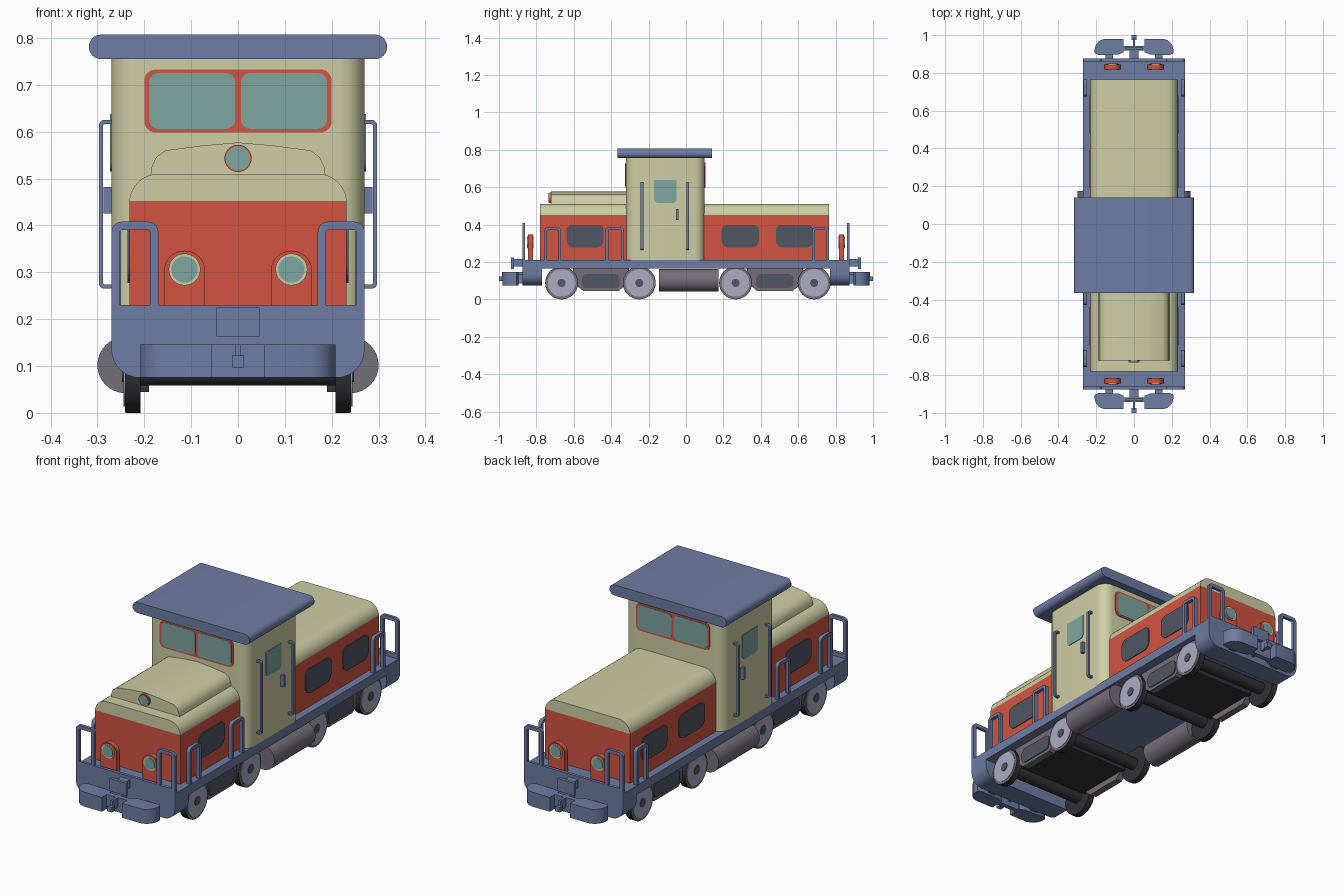
import bpy, bmesh, math

if "Cube" in bpy.data.objects:
    bpy.data.objects.remove(bpy.data.objects["Cube"])

def mat(name, r, g, b):
    m = bpy.data.materials.new(name)
    f = lambda c: ((c / 255 + 0.055) / 1.055) ** 2.4
    m.diffuse_color = (f(r), f(g), f(b), 1)
    m.use_nodes = True
    m.node_tree.nodes["Principled BSDF"].inputs["Base Color"].default_value = m.diffuse_color
    return m

CREAM = mat("cream", 206, 206, 165)
RED = mat("red", 210, 84, 65)
BLUE = mat("slate blue", 110, 125, 164)
TEAL = mat("teal glass", 126, 166, 161)
DARK = mat("dark panel", 80, 86, 99)
GREY = mat("warm grey", 118, 110, 122)
STEEL = mat("light steel", 172, 172, 198)
BLACK = mat("black", 50, 50, 54)


def prism(name, pts, axis, a, b, m, split=None):
    """Extrude a 2D outline along an axis; split = (height, upper material)."""
    def co(p, t):
        return {'x': (t, p[0], p[1]), 'y': (p[0], t, p[1]), 'z': (p[0], p[1], t)}[axis]
    bm = bmesh.new()
    va = [bm.verts.new(co(p, a)) for p in pts]
    vb = [bm.verts.new(co(p, b)) for p in pts]
    bm.faces.new(va)
    bm.faces.new(vb[::-1])
    n = len(pts)
    for i in range(n):
        j = (i + 1) % n
        bm.faces.new((va[i], vb[i], vb[j], va[j]))
    if split:
        bmesh.ops.bisect_plane(bm, geom=bm.verts[:] + bm.edges[:] + bm.faces[:],
                               plane_co=(0, 0, split[0]), plane_no=(0, 0, 1))
        for f in bm.faces:
            f.material_index = int(f.calc_center_median().z > split[0])
    bmesh.ops.recalc_face_normals(bm, faces=bm.faces[:])
    me = bpy.data.meshes.new(name)
    bm.to_mesh(me)
    bm.free()
    me.materials.append(m)
    if split:
        me.materials.append(split[1])
    ob = bpy.data.objects.new(name, me)
    bpy.context.collection.objects.link(ob)
    return ob


def rrect(u0, v0, u1, v1, rb, rt=None, n=6):
    """Rounded rectangle: rb = lower corner radius, rt = upper."""
    rt = rb if rt is None else rt
    pts = []
    for u, v, su, sv, r, a0 in ((u1, v1, -1, -1, rt, 0), (u0, v1, 1, -1, rt, 90),
                                (u0, v0, 1, 1, rb, 180), (u1, v0, -1, 1, rb, 270)):
        if r == 0:
            pts.append((u, v))
            continue
        for i in range(n + 1):
            t = math.radians(a0 + 90 * i / n)
            pts.append((u + su * r + r * math.cos(t), v + sv * r + r * math.sin(t)))
    return pts


def circle(u, v, r, n=32):
    return [(u + r * math.cos(2 * math.pi * i / n), v + r * math.sin(2 * math.pi * i / n)) for i in range(n)]


def box(name, x0, x1, y0, y1, z0, z1, m):
    return prism(name, [(x0, z0), (x1, z0), (x1, z1), (x0, z1)], 'y', y0, y1, m)


def hoop(u0, u1, v0, v1, t, r):
    """Upside-down U outline with rounded top corners."""
    outer = rrect(u0, v0, u1, v1, 0, r)
    inner = rrect(u0 + t, v0, u1 - t, v1 - t, 0, max(r - t, 0.004))
    k = len(outer) - 2          # arc points, then lower left, lower right
    return [outer[-1]] + outer[:k] + [outer[k]] + [inner[k]] + inner[:k][::-1] + [inner[-1]]


# Chassis
box("frame_deck", -.27, .27, -.86, .86, .165, .21, BLUE)

# Hoods with red lower and cream upper part
for name, y0, y1 in (("front_hood", -.78, -.30), ("rear_hood", .08, .765)):
    prism(name, rrect(-.232, .205, .232, .51, 0, .062, 8), 'y', y0, y1, RED, (.452, CREAM))
prism("raised_hood", [(-.187, .505), (.187, .505), (.184, .525), (.175, .545), (.155, .56),
                      (.08, .57), (0, .577), (-.08, .57), (-.155, .56), (-.175, .545), (-.184, .525)],
      'y', -.722, -.30, CREAM)
prism("top_lamp_rim", circle(0, .543, .029), 'y', -.731, -.72, RED)
prism("top_lamp_glass", circle(0, .543, .026), 'y', -.734, -.73, TEAL)

# Cab and roof
prism("cab", rrect(-.27, -.32, .27, .10, .055, n=8), 'z', .205, .77, CREAM)
prism("roof", rrect(-.318, .755, .318, .807, .0255, n=8), 'y', -.365, .14, BLUE)

# Windscreens front and rear
for end, y, s in (("front", -.32, -1), ("rear", .10, 1)):
    prism(end + "_window_frame", rrect(-.2, .598, .2, .733, .025), 'y', y - s * .004, y + s * .003, RED)
    for x in (-.098, .098):
        prism(end + "_window_pane", rrect(x - .092, .606, x + .092, .725, .02), 'y',
              y, y + s * .005, TEAL)

for s in (-1, 1):
    side = "right_" if s > 0 else "left_"
    # Cab door window, handle and grab rails
    prism(side + "door_window", rrect(-.17, .515, -.05, .638, .022, .004), 'x', s * .266, s * .273, TEAL)
    box(side + "door_handle", s * .268, s * .287, -.054, -.040, .425, .482, BLUE)
    for y in (-.235, .01):
        pts = [(s * v, u) for u, v in hoop(.265, .625, .265, .297, .009, .012)]
        prism(side + "cab_grab_rail", pts, 'y', y - .007, y + .007, BLUE)
    # Hood side panels
    for y0, y1 in ((-.64, -.44), (.19, .39), (.48, .68)):
        prism(side + "hood_panel", rrect(y0, .277, y1, .398, .04, .03), 'x', s * .228, s * .236, DARK)
    # Side handrails
    for y0, y1 in ((-.757, -.668), (-.43, -.333), (.675, .765)):
        prism(side + "step_rail", hoop(y0, y1, .205, .387, .015, .02), 'x', s * .25, s * .268, BLUE)
    # Fuel tank
    prism(side + "tank", circle(s * .24, .102, .06), 'y', -.145, .175, GREY)
    # Wheels
    for y in (-.665, -.25, .265, .685):
        prism(side + "tyre", circle(y, .088, .088), 'x', s * .208, s * .24, BLACK)
        prism(side + "wheel_rim", circle(y, .088, .086), 'x', s * .238, s * .2415, GREY)
        prism(side + "wheel_disc", circle(y, .088, .074), 'x', s * .238, s * .244, STEEL)
        prism(side + "wheel_hub", circle(y, .088, .022, 12), 'x', s * .24, s * .247, DARK)
    # Bogie side frames
    for y in (-.455, .475):
        prism(side + "bogie_frame", [(y - .15, .165), (y - .15, .13), (y - .125, .07), (y - .095, .045),
                                     (y + .095, .045), (y + .125, .07), (y + .15, .13), (y + .15, .165)],
              'x', s * .19, s * .225, GREY)
        prism(side + "bogie_panel", rrect(y - .1, .06, y + .1, .135, .025), 'x', s * .222, s * .23, DARK)

# Bogie bodies and axles
for y in (-.455, .475):
    box("bogie_body", -.2, .2, y - .15, y + .15, .075, .17, BLACK)
for y in (-.665, -.25, .265, .685):
    prism("axle", circle(y, .088, .03, 20), 'x', -.21, .21, BLACK)

# Both ends: beams, rails, lamps, buffers and couplers
for e in (-1, 1):
    end = "front_" if e < 0 else "rear_"
    prism(end + "end_block", rrect(-.27, .075, .27, .2095, .06, 0, 8), 'y', e * .77, e * .862, BLUE)
    prism(end + "end_beam", rrect(-.27, .075, .27, .23, .06, 0, 8), 'y', e * .86, e * .875, BLUE)
    for s in (-1, 1):
        x0, x1 = sorted((s * .17, s * .27))
        prism(end + "end_rail", hoop(x0, x1, .225, .408, .018, .022), 'y', e * .86, e * .875, BLUE)
        # Headlamp housing with ring and glass
        x = s * .114
        prism(end + "lamp_housing", rrect(x - .044, .205, x + .044, .346, 0, .0435, 10),
              'y', e * .818, e * .844, RED)
        prism(end + "lamp_ring", circle(x, .306, .034), 'y', e * .815, e * .848, CREAM)
        prism(end + "lamp_glass", circle(x, .306, .028), 'y', e * .84, e * .851, TEAL)
        # Curved buffer block and its stem
        out = [(.055, .91), (.085, .898), (.19, .895), (.208, .905), (.208, .925), (.203, .945),
               (.19, .963), (.175, .974), (.155, .98), (.055, .98)]
        prism(end + "buffer", [(s * u, e * v) for u, v in out], 'z', .075, .146, BLUE)
        box(end + "buffer_stem", s * .11, s * .15, e * .87, e * .90, .085, .135, BLUE)
    box(end + "buffer_bridge", -.057, .057, e * .918, e * .942, .075, .146, BLUE)
    box(end + "coupler_stem", -.025, .025, e * .87, e * .925, .175, .215, BLUE)
    box(end + "coupler_plate", -.046, .046, e * .92, e * .936, .163, .225, BLUE)
    box(end + "hook_bar", -.006, .006, e * .87, e * .985, .10, .146, BLUE)
    box(end + "hook_head", -.013, .013, e * .975, e * 1.0, .097, .122, BLUE)

# Smooth rounded surfaces, keep hard edges
bpy.ops.object.select_all(action='SELECT')
bpy.context.view_layer.objects.active = bpy.data.objects["cab"]
bpy.ops.object.shade_smooth_by_angle(angle=math.radians(32))
